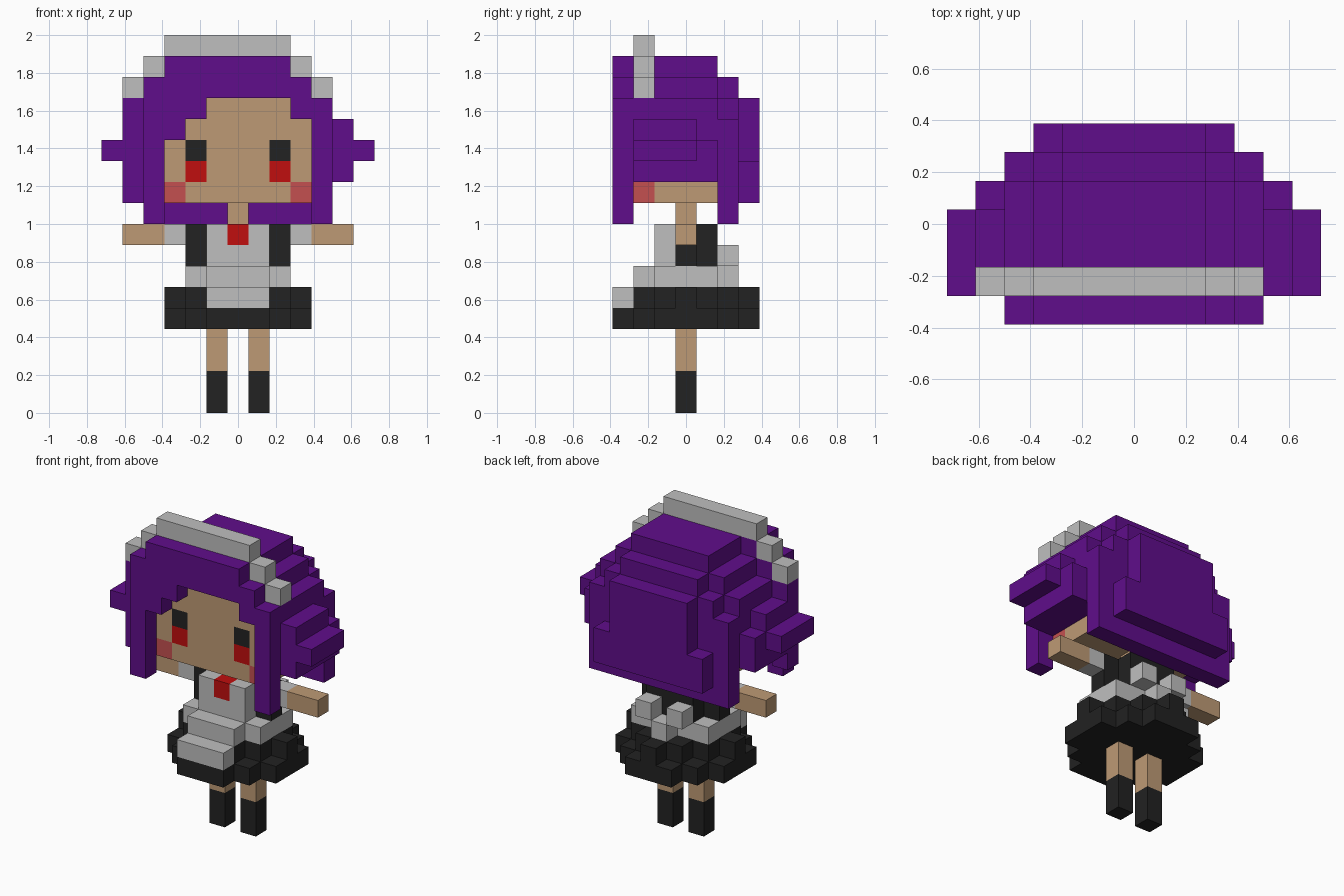
import bpy, bmesh
from mathutils import Vector

cube = bpy.data.objects.get("Cube")
if cube:
    bpy.data.objects.remove(cube, do_unlink=True)

U = 2 / 18          # edge of one block


def material(name, srgb):
    lin = [((c / 255 + 0.055) / 1.055) ** 2.4 if c > 10 else c / 255 / 12.92 for c in srgb]
    m = bpy.data.materials.new(name)
    m.use_nodes = True
    m.diffuse_color = (*lin, 1)
    bsdf = m.node_tree.nodes["Principled BSDF"]
    bsdf.inputs["Base Color"].default_value = (*lin, 1)
    bsdf.inputs["Roughness"].default_value = 0.9
    return m


PURPLE = material("purple_hair", (96, 13, 139))
WHITE = material("white_cloth", (191, 191, 191))
SKIN = material("skin", (190, 154, 117))
BLACK = material("black_cloth", (34, 34, 34))
RED = material("red", (192, 14, 14))
BLUSH = material("blush", (196, 80, 80))

parts = {}          # part name -> material
cells = {}          # block position -> part name


def blocks(name, mat, x, y, z, mirror=False, keep=lambda i, j: True):
    """Fill an inclusive range of blocks; later parts replace earlier ones."""
    parts[name] = mat
    for i in range(x[0], x[1] + 1):
        for j in range(y[0], y[1] + 1):
            for k in range(z[0], z[1] + 1):
                if keep(i, j):
                    cells[i, j, k] = name
                    if mirror:
                        cells[-i, j, k] = name


# Legs and shoes
for side, i in (("left", 1), ("right", -1)):
    blocks(side + "_leg", SKIN, (i, i), (0, 0), (2, 3))
    blocks(side + "_sock", BLACK, (i, i), (0, 0), (0, 1))

# Skirt: octagonal hem with a scalloped tier above
blocks("skirt", BLACK, (-3, 3), (-3, 3), (4, 4), keep=lambda i, j: abs(i) + abs(j) <= 4)
blocks("skirt", BLACK, (-3, 3), (-3, 3), (5, 5), keep=lambda i, j: abs(i) + abs(j) <= 3)

# Bodice
blocks("bodice", BLACK, (-2, 2), (0, 0), (7, 8))
blocks("bodice", BLACK, (-1, 1), (1, 1), (7, 8))

# Apron: hem, waist, bib and back bow
blocks("apron", WHITE, (-1, 1), (-3, -3), (5, 5))
blocks("apron", WHITE, (-2, 2), (-1, 1), (6, 6))
blocks("apron", WHITE, (-1, 1), (-2, -2), (6, 6))
blocks("apron", WHITE, (-1, 1), (-1, -1), (7, 8))
blocks("bow", WHITE, (0, 0), (2, 2), (6, 6))
blocks("bow", WHITE, (1, 1), (2, 2), (7, 7), mirror=True)
blocks("neck_tie", RED, (0, 0), (-1, -1), (8, 8))

# Arms
for side, s in (("left", 1), ("right", -1)):
    blocks(side + "_sleeve", WHITE, (3 * s, 3 * s), (0, 0), (8, 8))
    blocks(side + "_arm", SKIN, (min(4 * s, 5 * s), max(4 * s, 5 * s)), (0, 0), (8, 8))

# Neck and head
blocks("neck", SKIN, (0, 0), (0, 0), (8, 9))
blocks("head", SKIN, (-3, 3), (-2, 1), (10, 14))
for side, s in (("left", 1), ("right", -1)):
    blocks(side + "_pupil", BLACK, (2 * s, 2 * s), (-2, -2), (12, 12))
    blocks(side + "_iris", RED, (2 * s, 2 * s), (-2, -2), (11, 11))
    blocks(side + "_cheek", BLUSH, (3 * s, 3 * s), (-2, -2), (10, 10))

# Crown of the hair, stepped inward towards the top
blocks("hair_crown", PURPLE, (-2, 2), (-1, 1), (16, 16))
blocks("hair_crown", PURPLE, (-3, 3), (-1, 1), (15, 15))
blocks("hair_crown", PURPLE, (-2, 2), (2, 2), (15, 15))
# Slice under the headband, half a block off centre
blocks("hair_crown", PURPLE, (-3, 2), (-2, -2), (16, 16))
blocks("hair_crown", PURPLE, (-4, 3), (-2, -2), (15, 15))
blocks("hair_crown", PURPLE, (-5, -5), (-2, -2), (10, 14))

# Back of the hair
blocks("hair_back", PURPLE, (-4, 4), (2, 2), (9, 13))
blocks("hair_back", PURPLE, (-3, 3), (2, 2), (14, 14))
blocks("hair_back", PURPLE, (-2, 2), (3, 3), (10, 14))
blocks("hair_back", PURPLE, (3, 3), (3, 3), (10, 11), mirror=True)

# Sides and their tufts
blocks("hair_sides", PURPLE, (4, 4), (-2, 1), (11, 14), mirror=True)
blocks("hair_tufts", PURPLE, (5, 5), (-2, 1), (11, 12), mirror=True)
blocks("hair_tufts", PURPLE, (5, 5), (-2, 0), (13, 13), mirror=True)
blocks("hair_tufts", PURPLE, (6, 6), (-2, 0), (12, 12), mirror=True)

# Fringe and front locks
blocks("fringe", PURPLE, (-3, 2), (-3, -3), (16, 16))
blocks("fringe", PURPLE, (-4, 3), (-3, -3), (15, 15))
blocks("fringe", PURPLE, (-4, -2), (-3, -3), (14, 14))
blocks("fringe", PURPLE, (3, 4), (-3, -3), (14, 14))
blocks("fringe", PURPLE, (-4, -3), (-3, -3), (13, 13))
blocks("front_locks", PURPLE, (4, 4), (-3, -3), (9, 13), mirror=True)

# Headband
blocks("headband", WHITE, (-3, 2), (-2, -2), (17, 17))
for step, k in ((0, 16), (1, 15)):
    blocks("headband", WHITE, (-4 - step, -4 - step), (-2, -2), (k, k))
    blocks("headband", WHITE, (3 + step, 3 + step), (-2, -2), (k, k))

# Turn each part into a mesh made of its exposed block faces
for name, mat in parts.items():
    bm = bmesh.new()
    for pos in [p for p, owner in cells.items() if owner == name]:
        for axis in range(3):
            for sign in (-1, 1):
                n = [0, 0, 0]
                n[axis] = sign
                if tuple(p + d for p, d in zip(pos, n)) in cells:
                    continue
                a, b = Vector((0, 0, 0)), Vector((0, 0, 0))
                a[(axis + 1) % 3] = 0.5
                b[(axis + 2) % 3] = 0.5 * sign
                c = Vector(pos) + Vector((0, 0, 0.5)) + Vector(n) * 0.5
                bm.faces.new([bm.verts.new(q * U) for q in (c - a - b, c + a - b, c + a + b, c - a + b)])
    bmesh.ops.remove_doubles(bm, verts=bm.verts, dist=1e-4)
    mesh = bpy.data.meshes.new(name)
    bm.to_mesh(mesh)
    bm.free()
    mesh.materials.append(mat)
    bpy.context.collection.objects.link(bpy.data.objects.new(name, mesh))
